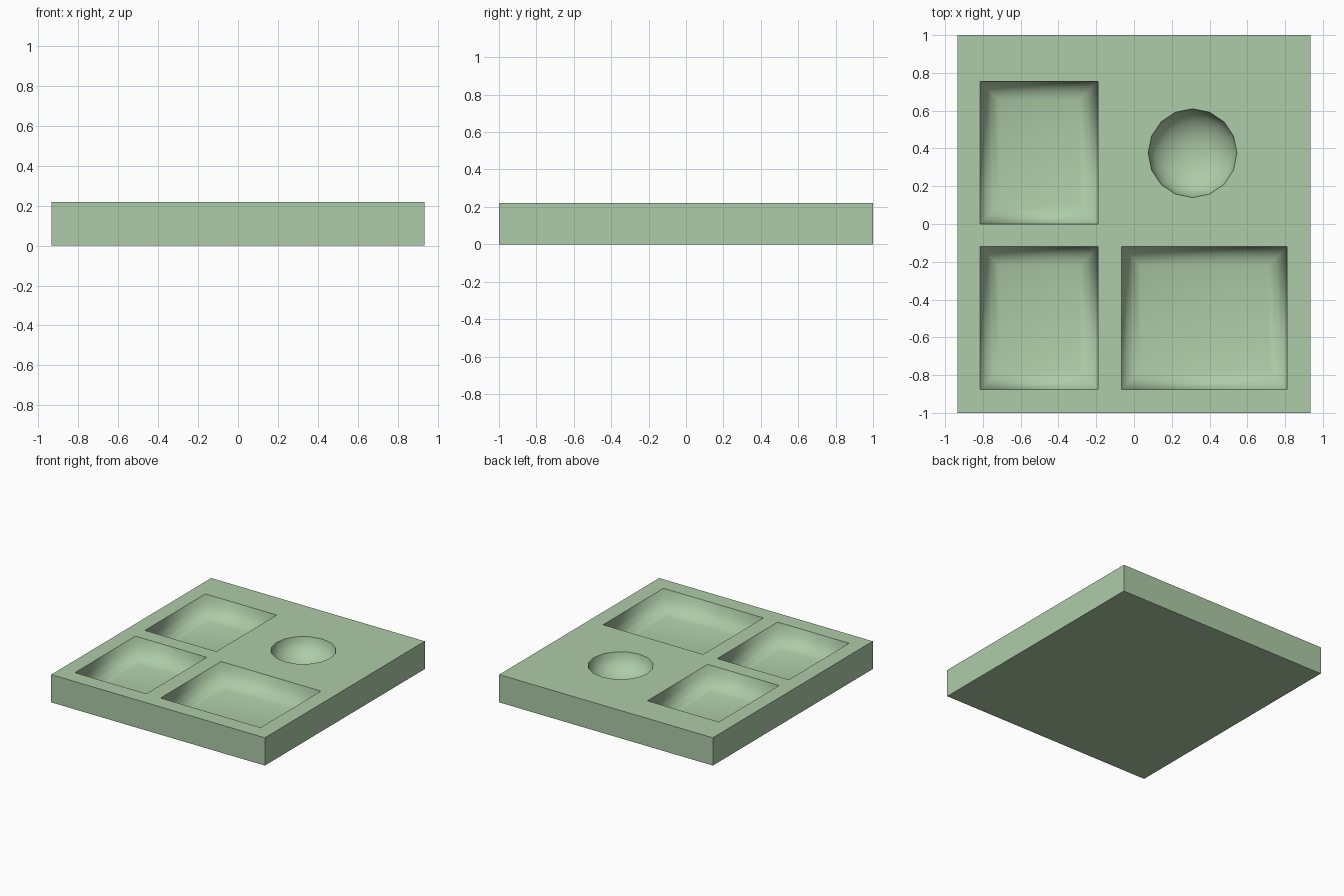
import bpy, bmesh, math

if "Cube" in bpy.data.objects:
    bpy.data.objects.remove(bpy.data.objects["Cube"])

H = 0.22       # tray height
DEPTH = 0.16   # depth of the compartments


def loft(bm, rings):
    """Closed solid through a list of equal-sized point rings."""
    loops = [[bm.verts.new(p) for p in ring] for ring in rings]
    n = len(loops[0])
    for a, b in zip(loops, loops[1:]):
        for i in range(n):
            j = (i + 1) % n
            bm.faces.new((a[i], a[j], b[j], b[i]))
    bm.faces.new(loops[0])
    bm.faces.new(loops[-1])


def rect(x0, x1, y0, y1, inset, z):
    x0, x1, y0, y1 = x0 + inset, x1 - inset, y0 + inset, y1 - inset
    return [(x0, y0, z), (x1, y0, z), (x1, y1, z), (x0, y1, z)]


def circle(cx, cy, r, z, n=16):
    return [(cx + r * math.cos(math.tau * i / n),
             cy + r * math.sin(math.tau * i / n), z) for i in range(n)]


def make(name, bm):
    bmesh.ops.recalc_face_normals(bm, faces=bm.faces)
    mesh = bpy.data.meshes.new(name)
    bm.to_mesh(mesh)
    bm.free()
    ob = bpy.data.objects.new(name, mesh)
    bpy.context.collection.objects.link(ob)
    return ob


# Tray slab
bm = bmesh.new()
loft(bm, [rect(-0.935, 0.935, -1, 1, 0, z) for z in (0, H)])
tray = make("tray", bm)

# Square compartments: steep walls rounding into a flat floor
bm = bmesh.new()
wall = [(0, -0.05), (0, 0), (0.01, 0.06), (0.03, 0.11), (0.06, 0.145), (0.10, DEPTH)]
for box in [(-0.815, -0.19, 0.0, 0.755),
            (-0.815, -0.19, -0.875, -0.12),
            (-0.065, 0.81, -0.875, -0.12)]:
    loft(bm, [rect(*box, inset, H - d) for inset, d in wall])

# Round cup compartment
R = 0.235
cup = [circle(0.31, 0.375, R, H + 0.05)]
for k in range(6):
    a = math.radians(15 * k)
    cup.append(circle(0.31, 0.375, R * math.cos(a), H - DEPTH * math.sin(a)))
loft(bm, cup)
cutter = make("compartment_cutter", bm)
cutter.hide_render = True

# Cut the compartments out
mod = tray.modifiers.new("compartments", 'BOOLEAN')
mod.operation = 'DIFFERENCE'
mod.solver = 'EXACT'
mod.object = cutter
bpy.context.view_layer.objects.active = tray
bpy.ops.object.modifier_apply(modifier=mod.name)
bpy.data.objects.remove(cutter)

# Smooth inside the compartments, crisp on rims and outer edges
bm = bmesh.new()
bm.from_mesh(tray.data)
for f in bm.faces:
    f.smooth = True
for e in bm.edges:
    e.smooth = not (e.is_convex and e.calc_face_angle(0) > 0.6)
bm.to_mesh(tray.data)
bm.free()

# Green plastic
mat = bpy.data.materials.new("green")
mat.diffuse_color = (0.42, 0.60, 0.39, 1)
mat.use_nodes = True
mat.node_tree.nodes["Principled BSDF"].inputs["Base Color"].default_value = mat.diffuse_color
tray.data.materials.append(mat)
